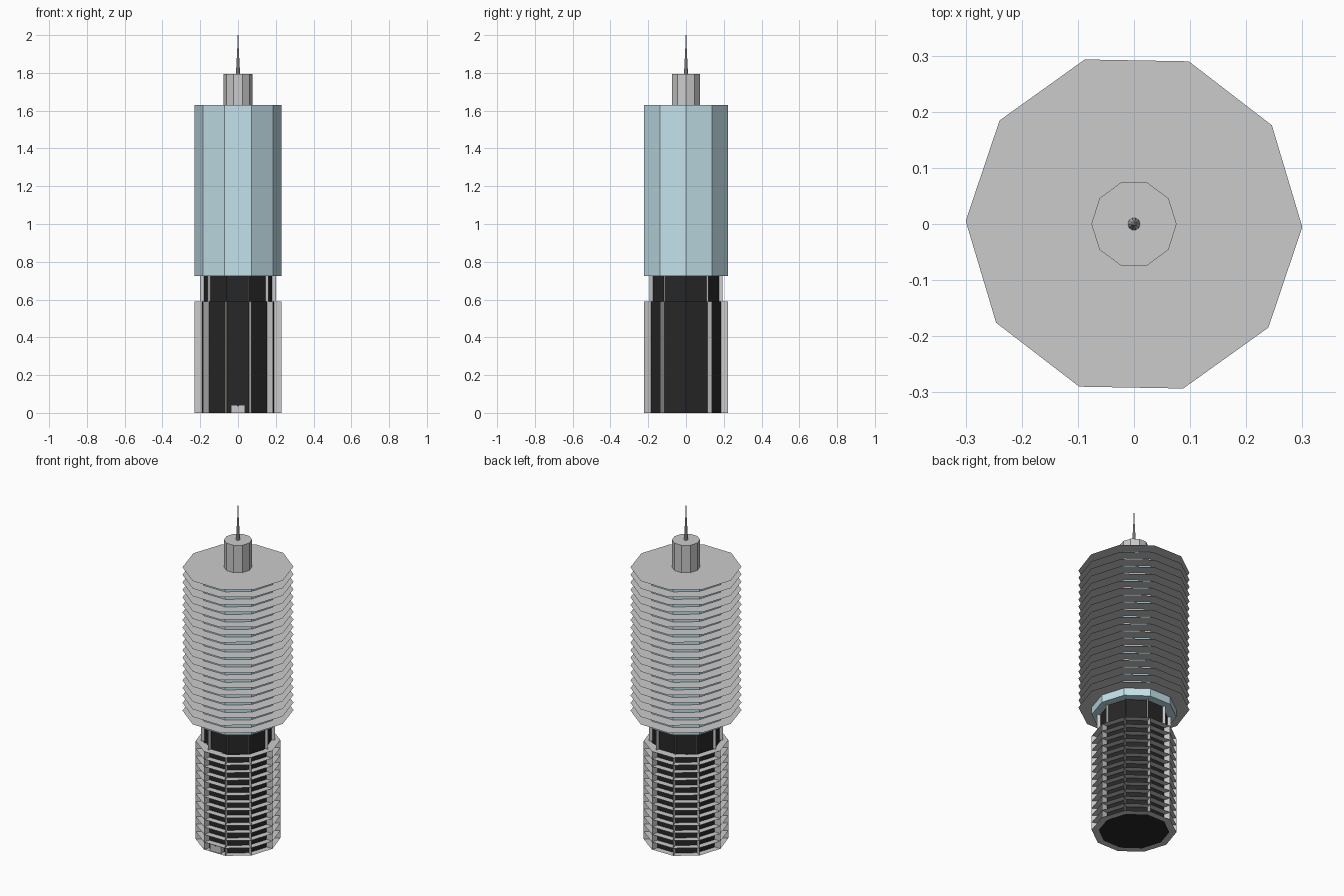
import bpy, bmesh, math
from mathutils import Vector

if "Cube" in bpy.data.objects:
    bpy.data.objects.remove(bpy.data.objects["Cube"])

N = 10            # sides of the tower
F = 0.0453        # storey height
YS = 1.022        # slight stretch in depth


def mat(name, col):
    m = bpy.data.materials.new(name)
    m.diffuse_color = (*col, 1)
    m.use_nodes = True
    m.node_tree.nodes["Principled BSDF"].inputs["Base Color"].default_value = m.diffuse_color
    return m


BLACK = mat("dark_cladding", (0.02, 0.02, 0.02))
GLASS = mat("pale_glass", (0.55, 0.76, 0.83))
LIGHT = mat("light_panel", (0.75, 0.75, 0.75))


def finish(name, bm, material=None):
    me = bpy.data.meshes.new(name)
    bm.to_mesh(me)
    bm.free()
    ob = bpy.data.objects.new(name, me)
    bpy.context.collection.objects.link(ob)
    if material:
        me.materials.append(material)
    return ob


def ring(bm, r, z, n=N, turn=0.0):
    return [bm.verts.new((r * math.cos(2 * math.pi * i / n + turn),
                          r * math.sin(2 * math.pi * i / n + turn) * YS, z)) for i in range(n)]


def lathe(name, profile, n=N, material=None):
    """Faceted solid through (radius, z) rings, capped at both ends."""
    bm = bmesh.new()
    rings = [ring(bm, r, z, n) for r, z in profile]
    for a, b in zip(rings, rings[1:]):
        for i in range(n):
            j = (i + 1) % n
            bm.faces.new((a[i], a[j], b[j], b[i]))
    bm.faces.new(rings[0][::-1])
    bm.faces.new(rings[-1])
    return finish(name, bm, material)


def slabs(name, r, levels, turn=0.0):
    """Paper-thin floor plates."""
    bm = bmesh.new()
    for k in levels:
        bm.faces.new(ring(bm, r, k * F, turn=turn))
    return finish(name, bm)


def fins(name, r0, r1, z0, z1):
    """Thin radial fins at every corner."""
    bm = bmesh.new()
    for i in range(N):
        a = 2 * math.pi * i / N
        d = Vector((math.cos(a), math.sin(a) * YS, 0))
        pts = [d * r0 + Vector((0, 0, z0)), d * r1 + Vector((0, 0, z0)),
               d * r1 + Vector((0, 0, z1)), d * r0 + Vector((0, 0, z1))]
        bm.faces.new([bm.verts.new(p) for p in pts])
    return finish(name, bm)


# Lower block: dark core, fins and floor plates
lathe("lower_core", [(0.191, 0), (0.191, 13 * F)], material=BLACK)
fins("lower_fins", 0.185, 0.229, 0, 13 * F)
slabs("lower_floors", 0.229, range(0, 14))

# Recessed waist
lathe("waist_core", [(0.181, 13 * F), (0.181, 16 * F)], material=BLACK)
fins("waist_fins", 0.175, 0.2, 13 * F, 16 * F)

# Upper glass block with overhanging floor plates
lathe("upper_glass", [(0.229, 16 * F), (0.229, 36 * F - 0.002)], material=GLASS)
slabs("upper_floors", 0.3, range(17, 37), turn=math.radians(-1))

# Roof drum and mast
lathe("roof_drum", [(0.076, 36 * F), (0.076, 1.795)])
lathe("mast", [(0.011, 1.795), (0.004, 1.93), (0.002, 1.94), (0.0015, 2.0)])

# Entrance: two light panels meeting in a shallow notch at the top
bm = bmesh.new()
for s in (-1, 1):
    pts = [(0.0, 0.0), (0.037, 0.0), (0.037, 0.043), (0.006, 0.043), (0.0, 0.035)]
    bm.faces.new([bm.verts.new((s * x, -0.214, z)) for x, z in pts])
    # side return back to the core
    bm.faces.new([bm.verts.new((s * 0.037, y, z)) for y, z in
                  [(-0.214, 0), (-0.186, 0), (-0.186, 0.043), (-0.214, 0.043)]])
finish("entrance", bm, LIGHT)
